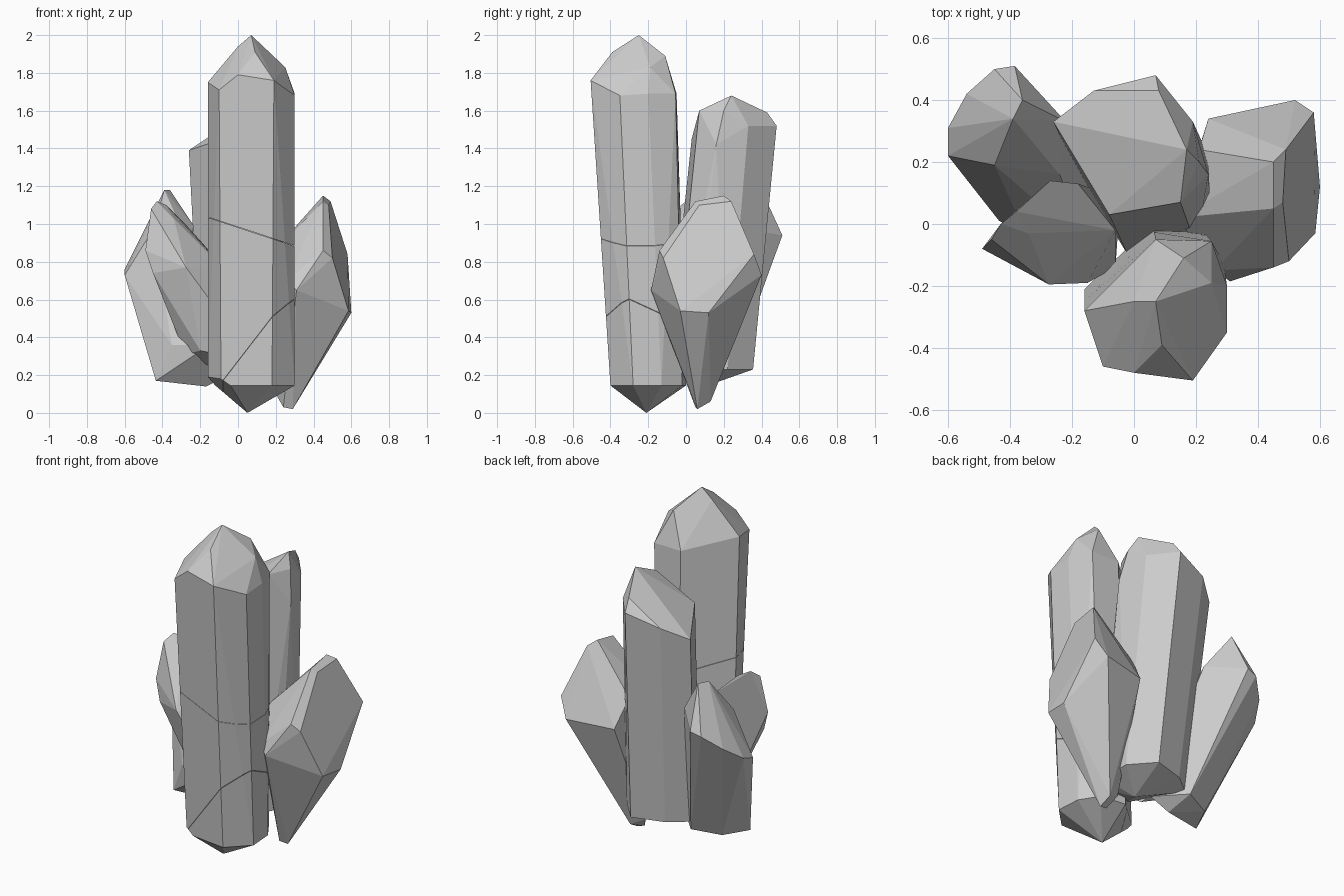
import bpy, bmesh, math
from mathutils import Vector

default_cube = bpy.data.objects.get("Cube")
if default_cube:
    bpy.data.objects.remove(default_cube, do_unlink=True)

# One flat stone grey for the whole cluster
stone = bpy.data.materials.new("stone_grey")
stone.use_nodes = True
grey = (0.6, 0.6, 0.6, 1.0)
stone.diffuse_color = grey
shader = next(n for n in stone.node_tree.nodes if n.type == "BSDF_PRINCIPLED")
shader.inputs["Base Color"].default_value = grey
shader.inputs["Roughness"].default_value = 0.8


def keep_side(bm, point, normal):
    """Slice the mesh, keep the part behind the plane and cap the cut."""
    everything = bm.verts[:] + bm.edges[:] + bm.faces[:]
    cut = bmesh.ops.bisect_plane(bm, geom=everything, dist=1e-5, plane_co=point,
                                 plane_no=normal, clear_outer=True)
    rim = [e for e in cut["geom_cut"] if isinstance(e, bmesh.types.BMEdge)]
    bmesh.ops.holes_fill(bm, edges=rim, sides=0)


def crystal(name, corners, slices=()):
    """Faceted convex crystal spanned by its corner points."""
    bm = bmesh.new()
    for corner in corners:
        bm.verts.new(corner)
    hull = bmesh.ops.convex_hull(bm, input=bm.verts[:])
    loose = {v for v in hull["geom_interior"] + hull["geom_unused"]
             if isinstance(v, bmesh.types.BMVert)}
    bmesh.ops.delete(bm, geom=list(loose), context="VERTS")
    bmesh.ops.dissolve_limit(bm, angle_limit=math.radians(6),
                             verts=bm.verts[:], edges=bm.edges[:])
    for point, normal in slices:
        keep_side(bm, point, normal)
    bmesh.ops.recalc_face_normals(bm, faces=bm.faces[:])
    mesh = bpy.data.meshes.new(name)
    bm.to_mesh(mesh)
    bm.free()
    mesh.materials.append(stone)
    obj = bpy.data.objects.new(name, mesh)
    bpy.context.scene.collection.objects.link(obj)


def ring(height, *outline):
    """Corner points of a level cross-section."""
    return [(x, y, height) for x, y in outline]


# Main crystal: long leaning prism with a pointed foot and a faceted tip
main_foot = [(.05, -.21, 0), (-.16, -.21, .19), (-.09, -.36, .18)] + ring(
    .145, (-.12, -.2), (-.04, -.37), (.18, -.4), (.3, -.28),
    (.29, -.13), (.22, -.02), (.06, 0))
main_shoulder = [
    (-.16, -.28, 1.75), (-.1, -.46, 1.71), (0, -.48, 1.79), (.19, -.505, 1.76),
    (.3, -.35, 1.68), (.3, -.2, 1.69), (.25, -.055, 1.69), (.07, -.05, 1.69)]
main_tip = [(0, -.25, 1.94), (.09, -.39, 1.91), (.25, -.19, 1.83),
            (.16, -.11, 1.89), (.07, -.25, 2)]
main_corners = main_foot + main_shoulder + main_tip

# Two hairline cracks split the main crystal into three stacked pieces
upper_at, upper_up = Vector((.1, -.3, .95)), Vector((.33, 0, 1)).normalized()
lower_at, lower_up = Vector((.18, -.43, .51)), Vector((-1.2, .4, 1)).normalized()
gap = .001
crystal("main_crystal_top", main_corners,
        [(upper_at + upper_up * gap, -upper_up)])
crystal("main_crystal_middle", main_corners,
        [(upper_at - upper_up * gap, upper_up),
         (lower_at + lower_up * gap, -lower_up)])
crystal("main_crystal_foot", main_corners,
        [(lower_at - lower_up * gap, lower_up)])

# Back crystal: broad prism with a slanted roof
back_foot = [(.08, .1, .14)] + ring(
    .23, (-.2, .2), (-.07, .3), (.12, .355), (.24, .22),
    (.25, .03), (.2, -.07), (-.02, -.1))
back_roof = [
    (-.26, .33, 1.39), (-.13, .43, 1.46), (.07, .48, 1.52), (.08, .43, 1.59),
    (.19, .33, 1.52), (.17, .24, 1.68), (.21, .2, 1.6), (.24, .16, 1.42),
    (.15, .07, 1.6), (-.08, .03, 1.45)]
crystal("back_crystal", back_foot + back_roof)

# Rear right crystal: stout, leaning outward and back, with a sloping underside
rear_foot = [
    (-.435, .01, .17), (-.36, .17, .18), (-.2, .24, .2), (-.05, .08, .2),
    (-.17, .09, .14), (-.35, -.03, .36), (-.15, -.07, .36)]
rear_top = [
    (-.6, .22, .73), (-.6, .31, .76), (-.54, .42, .84), (-.45, .5, .92),
    (-.385, .51, .94), (-.22, .33, .97), (-.24, .16, .85), (-.45, .19, .97),
    (-.39, .34, 1.18), (-.36, .4, 1.18)]
crystal("rear_right_crystal", rear_foot + rear_top)

# Front right crystal: small wedge tilted outward
wedge_foot = [(-.28, 0, .31), (-.2, -.1, .33), (-.05, 0, .2),
              (-.1, .1, .25), (-.06, -.14, .3)]
wedge_top = [
    (-.46, -.05, 1.08), (-.38, .04, 1.1), (-.43, 0, 1.12), (-.49, -.08, .86),
    (-.45, -.1, .74), (-.34, -.03, 1.03), (-.27, .14, .99), (-.18, .13, .89),
    (-.275, -.195, .77), (-.15, -.19, .6), (-.06, -.02, .75)]
crystal("front_right_crystal", wedge_foot + wedge_top)

# Left crystal: large, tapering down to a narrow foot
left_foot = [(.29, .06, .02), (.24, .05, .03), (.28, .13, .06), (.2, .1, .1)]
left_waist = [
    (.6, .12, .53), (.585, -.03, .54), (.31, -.185, .65), (.26, -.15, .7),
    (.14, .02, .8), (.21, .24, .88), (.24, .34, .72), (.52, .4, .73),
    (.58, .36, .84)]
left_top = [
    (.5, -.12, .82), (.45, -.14, .86), (.45, .05, 1.12), (.48, .07, 1.1),
    (.45, .2, 1.15), (.49, .24, 1.12)]
crystal("left_crystal", left_foot + left_waist + left_top)
